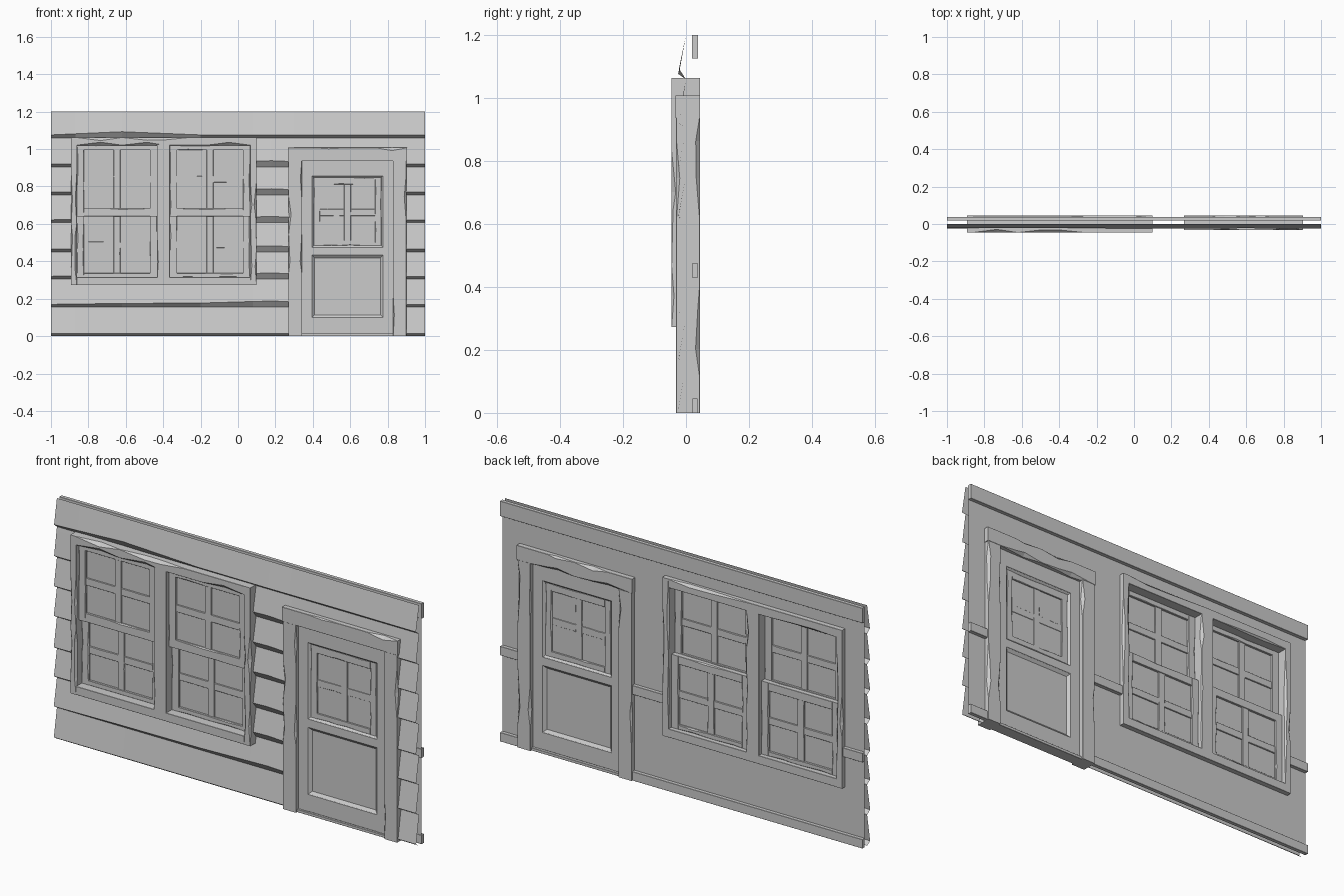
import bpy, bmesh, random
from mathutils import Vector

if "Cube" in bpy.data.objects:
    bpy.data.objects.remove(bpy.data.objects["Cube"])

random.seed(4)


def finish(bm, name, fix=True):
    if fix:
        bmesh.ops.recalc_face_normals(bm, faces=bm.faces)
    me = bpy.data.meshes.new(name)
    bm.to_mesh(me)
    bm.free()
    ob = bpy.data.objects.new(name, me)
    bpy.context.collection.objects.link(ob)
    return ob


def bar(bm, x0, x1, y0, y1, z0, z1, n=1, wear=0.0):
    """Plank lofted along its longer side; each corner may be chipped."""
    along_x = (x1 - x0) > (z1 - z0)
    l0, l1, a0, a1 = (x0, x1, z0, z1) if along_x else (z0, z1, x0, x1)
    rings = []
    for i in range(n + 1):
        t = i / n
        if 0 < i < n:
            t += random.uniform(-.3, .3) / n
        l = l0 + (l1 - l0) * t
        c = []
        for _ in range(4):
            chip = 0 < i < n and random.random() < .3
            c.append(random.uniform(.35, 1) * wear if chip else .001)
        pts = [(a0 + c[0], y0), (a1 - c[1], y0), (a1, y0 + c[1]), (a1, y1 - c[2]),
               (a1 - c[2], y1), (a0 + c[3], y1), (a0, y1 - c[3]), (a0, y0 + c[0])]
        rings.append([bm.verts.new((l, y, a) if along_x else (a, y, l)) for a, y in pts])
    for r, s in zip(rings, rings[1:]):
        for k in range(8):
            m = (k + 1) % 8
            bm.faces.new((r[k], r[m], s[m], s[k]))
    bm.faces.new(rings[0])
    bm.faces.new(rings[-1])


def bars(name, items, n=1, wear=0.0):
    bm = bmesh.new()
    for b in items:
        bar(bm, *b, n=n, wear=wear)
    return finish(bm, name)


def rect(bm, x0, x1, y, z0, z1):
    return [bm.verts.new(p) for p in ((x0, y, z0), (x1, y, z0), (x1, y, z1), (x0, y, z1))]


def slope_ring(bm, x0, x1, z0, z1, y_out, y_in, d, fill):
    """Sloped moulding that runs inward from a rectangle, optionally filled."""
    o = rect(bm, x0, x1, y_out, z0, z1)
    i = rect(bm, x0 + d, x1 - d, y_in, z0 + d, z1 - d)
    faces = [bm.faces.new((o[k], o[(k + 1) % 4], i[(k + 1) % 4], i[k])) for k in range(4)]
    if fill:
        faces.append(bm.faces.new(i))
    if y_out > y_in:
        bmesh.ops.reverse_faces(bm, faces=faces)


# openings in both wall skins: x0, x1, z0, z1
OPENINGS = [(-.87, .08, .30, 1.04), (.30, .87, -.1, .97)]


def wall_skin(name, cols, flip=False):
    bm = bmesh.new()
    g = [[bm.verts.new(p) for p in c] for c in cols]
    for a, b in zip(g, g[1:]):
        for k in range(len(a) - 1):
            bm.faces.new((a[k], b[k], b[k + 1], a[k + 1]))
    for x0, x1, z0, z1 in OPENINGS:
        for co, no in (((x0, 0, 0), (1, 0, 0)), ((x1, 0, 0), (1, 0, 0)),
                       ((0, 0, z0), (0, 0, 1)), ((0, 0, z1), (0, 0, 1))):
            bmesh.ops.bisect_plane(bm, geom=bm.verts[:] + bm.edges[:] + bm.faces[:],
                                   plane_co=Vector(co), plane_no=Vector(no))
        kill = [f for f in bm.faces if x0 < f.calc_center_median().x < x1
                and z0 < f.calc_center_median().z < z1]
        bmesh.ops.delete(bm, geom=kill, context='FACES')
    if flip:
        bmesh.ops.reverse_faces(bm, faces=bm.faces)
    return finish(bm, name, fix=False)


# lapped siding on the outside, inner wall sheet on the back
board_z = [0, .155, .305, .45, .607, .755, .905, 1.058, 1.2]
cols = []
for x, lip in ((-1, .015), (-.62, .02), (-.2, .022), (.18, .033), (.6, .015), (1, .015)):
    col = []
    for i, z in enumerate(board_z[:-1]):
        h = lip if i else .015
        if i == 7:
            h = .035 if x == -.62 else .018
        col += [(x, 0, z), (x, -.025 + random.uniform(0, .003), z + h)]
    cols.append(col + [(x, 0, 1.2)])
wall_skin("siding", cols)
wall_skin("inner_wall", [[(x, .02, 0), (x, .02, 1.2)] for x in (-1, 1)], flip=True)

# trim on the back
bars("crown_trim", [(-1, 1, .019, .038, 1.125, 1.2)])
bars("chair_rail", [(a, b, .019, .038, .43, .475) for a, b in ((-1, -.89), (.095, .27), (.9, 1))])
bars("baseboard", [(a, b, .019, .038, 0, .045) for a, b in ((-1, .27), (.9, 1))])

# double window casing with mullion
Y0, Y1 = -.0465, .045
bars("window_casing_sides", [(-.893, -.861, Y0, Y1, .273, 1.063),
                             (.065, .1, Y0, Y1, .273, 1.063),
                             (-.433, -.364, Y0, Y1, .31, 1.025)], n=7, wear=.014)
bars("window_casing_top", [(-.862, .066, Y0, Y1, 1.02, 1.063)], n=8, wear=.018)
bars("window_sill", [(-.862, .066, Y0, Y1, .273, .315)])


def sash(name, x0, x1, z0, z1, y0, y1, side, bottom, top):
    """Four-pane glazed frame with cross muntins."""
    a, b, c, d = x0 + side, x1 - side, z0 + bottom, z1 - top
    xm, zm, m = (a + b) / 2, (c + d) / 2, .018
    bars(name, [(x0, a, y0, y1, z0, z1), (b, x1, y0, y1, z0, z1),
                (a, b, y0, y1, z0, c), (a, b, y0, y1, d, z1)], n=5, wear=.006)
    bars(name + "_muntins", [(xm - m, xm + m, y0 + .004, y1 - .004, c, d),
                             (a, xm, y0 + .005, y1 - .005, zm - m, zm + m),
                             (xm, b, y0 + .005, y1 - .005, zm - m, zm + m)], n=3, wear=.004)
    ym = (y0 + y1) / 2
    bars(name + "_glass", [(a - .002, b + .002, ym - .0015, ym + .0015, c - .002, d + .002)])


for tag, x in (("left", -.861), ("right", -.364)):
    sash(tag + "_upper_sash", x, x + .428, .64, 1.02, -.027, -.002, .038, .043, .025)
    sash(tag + "_lower_sash", x, x + .428, .315, .68, -.002, .023, .038, .022, .04)

# door casing and threshold
bars("door_casing_sides", [(.27, .342, -.031, .044, 0, .938),
                           (.829, .9, -.031, .044, 0, .938)], n=9, wear=.015)
bars("door_casing_header", [(.267, .904, -.033, .045, .936, 1.008)], n=8, wear=.018)
bars("door_threshold", [(.34, .83, -.022, .036, 0, .014)])

# door leaf: stiles and rails
D0, D1 = -.012, .023
bars("door_leaf", [(.342, .396, D0, D1, .014, .936), (.775, .829, D0, D1, .014, .936),
                   (.396, .775, D0, D1, .014, .10), (.396, .775, D0, D1, .433, .476),
                   (.396, .775, D0, D1, .856, .936)])

# sunk lower panel and the moulding round the door light, both faces
bm = bmesh.new()
for yo, yi in ((D0, .001), (D1, .010)):
    slope_ring(bm, .394, .777, .098, .435, yo, yi, .016, True)
    slope_ring(bm, .394, .777, .474, .858, yo, yi, .014, False)
finish(bm, "door_panel_moulding", fix=False)
sash("door_light", .405, .766, .484, .848, -.003, .014, .034, .027, .037)
